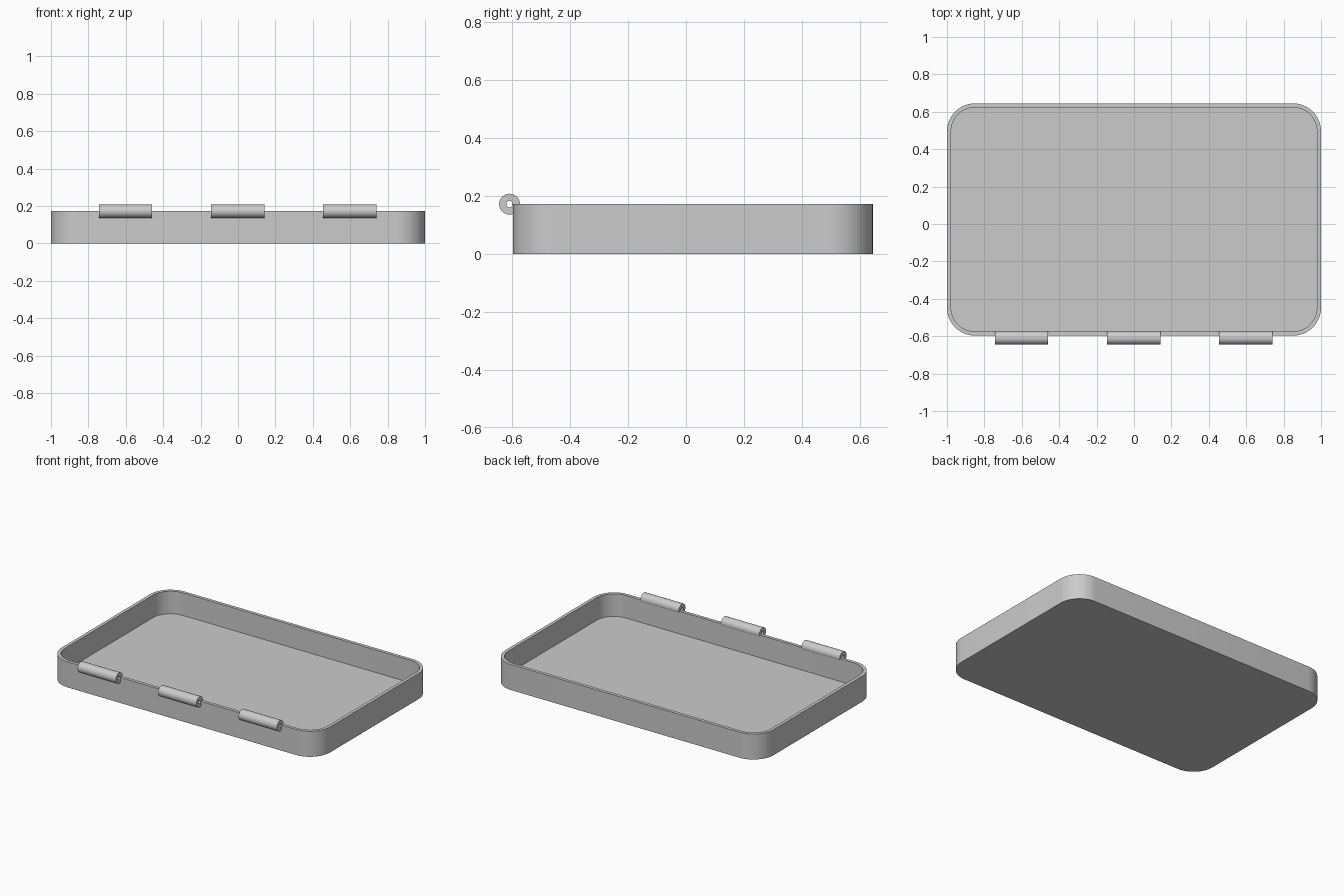
import bpy, bmesh
from math import sin, cos, pi, radians
from mathutils import Vector

cube = bpy.data.objects.get("Cube")
if cube:
    bpy.data.objects.remove(cube, do_unlink=True)

GREY = (0.6, 0.6, 0.6, 1)
mat = bpy.data.materials.new("light grey")
mat.use_nodes = True
mat.diffuse_color = GREY
mat.node_tree.nodes["Principled BSDF"].inputs["Base Color"].default_value = GREY

FRONT, BACK = -0.597, 0.645
HEIGHT, WALL, FLOOR, RADIUS = 0.172, 0.022, 0.02, 0.15


def rounded_outline(inset, z, steps=12):
    """Rounded rectangle, moved inwards by inset."""
    r = RADIUS - inset
    x, y0, y1 = 1 - RADIUS, FRONT + RADIUS, BACK - RADIUS
    points = []
    for i, (cx, cy) in enumerate([(x, y1), (-x, y1), (-x, y0), (x, y0)]):
        for k in range(steps + 1):
            a = (i + k / steps) * pi / 2
            points.append(Vector((cx + r * cos(a), cy + r * sin(a), z)))
    return points


def circle(x, y, z, r, steps=32):
    """Circle around the x axis."""
    angles = [2 * pi * i / steps for i in range(steps)]
    return [Vector((x, y + r * cos(a), z + r * sin(a))) for a in angles]


def loft(name, rings, closed=False):
    """Skin successive rings; cap the ends or join last to first."""
    bm = bmesh.new()
    loops = [[bm.verts.new(p) for p in ring] for ring in rings]
    pairs = list(zip(loops, loops[1:]))
    if closed:
        pairs.append((loops[-1], loops[0]))
    else:
        bm.faces.new(loops[0])
        bm.faces.new(loops[-1])
    n = len(loops[0])
    for a, b in pairs:
        for i in range(n):
            j = (i + 1) % n
            bm.faces.new((a[i], a[j], b[j], b[i]))
    bmesh.ops.recalc_face_normals(bm, faces=bm.faces)
    mesh = bpy.data.meshes.new(name)
    bm.to_mesh(mesh)
    bm.free()
    mesh.materials.append(mat)
    obj = bpy.data.objects.new(name, mesh)
    bpy.context.collection.objects.link(obj)
    bpy.ops.object.select_all(action="DESELECT")
    obj.select_set(True)
    bpy.context.view_layer.objects.active = obj
    bpy.ops.object.shade_smooth_by_angle(angle=radians(30))
    return obj


# Open tray: outer wall, rim, inner wall and floor
loft("tray", [rounded_outline(0, 0), rounded_outline(0, HEIGHT),
              rounded_outline(WALL, HEIGHT), rounded_outline(WALL, FLOOR)])

# Three hollow hinge barrels along the front rim
HINGE_Y, HALF, OUTER, BORE = -0.609, 0.1425, 0.036, 0.011
for name, x in (("right", -0.602), ("middle", -0.002), ("left", 0.598)):
    ends = [(x - HALF, OUTER), (x + HALF, OUTER), (x + HALF, BORE), (x - HALF, BORE)]
    loft(name + "_hinge_barrel",
         [circle(ex, HINGE_Y, HEIGHT, r) for ex, r in ends], closed=True)
